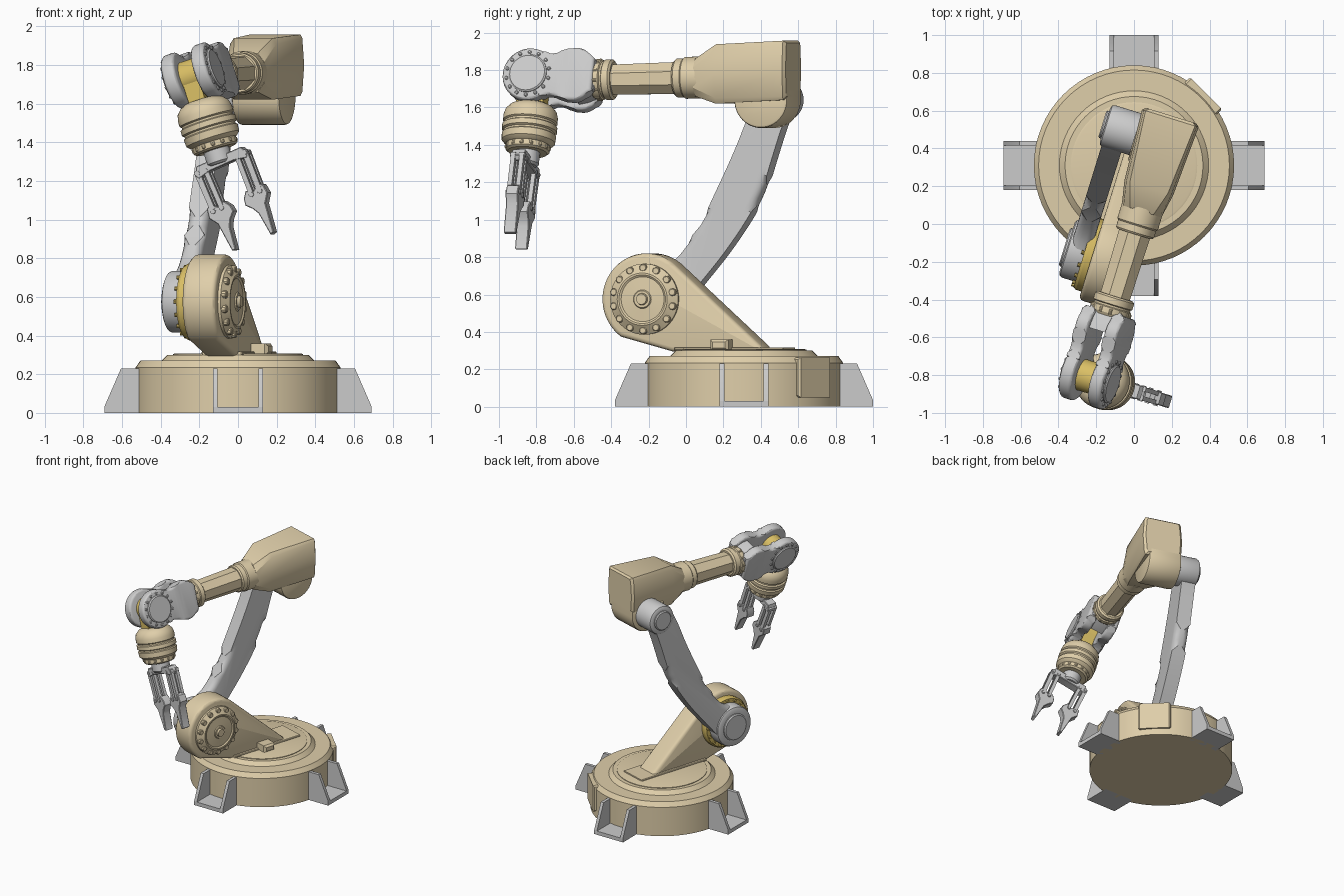
import bpy, bmesh
from math import radians, cos, sin, pi
from mathutils import Matrix, Vector

if "Cube" in bpy.data.objects:
    bpy.data.objects.remove(bpy.data.objects["Cube"])

def T(x, y, z): return Matrix.Translation((x, y, z))
def R(deg, axis): return Matrix.Rotation(radians(deg), 4, axis)

def material(name, rgb):
    m = bpy.data.materials.new(name)
    m.diffuse_color = (*rgb, 1)
    m.use_nodes = True
    m.node_tree.nodes["Principled BSDF"].inputs["Base Color"].default_value = m.diffuse_color
    return m

TAN = material("tan_paint", (0.74, 0.62, 0.40))
GOLD = material("gold_paint", (0.70, 0.52, 0.13))

def finish(name, bm, M, mat):
    bmesh.ops.remove_doubles(bm, verts=bm.verts, dist=1e-5)
    bmesh.ops.recalc_face_normals(bm, faces=bm.faces)
    me = bpy.data.meshes.new(name)
    bm.to_mesh(me)
    bm.free()
    ob = bpy.data.objects.new(name, me)
    ob.matrix_world = M
    bpy.context.collection.objects.link(ob)
    if mat:
        me.materials.append(mat)
    return ob

def lathe(name, prof, M, mat=None, n=48):
    """Spin (radius, height) points around local z."""
    bm = bmesh.new()
    vs = [bm.verts.new((r, 0, h)) for r, h in prof]
    es = [bm.edges.new(p) for p in zip(vs, vs[1:])]
    bmesh.ops.spin(bm, geom=vs + es, cent=(0, 0, 0), axis=(0, 0, 1), angle=2 * pi, steps=n)
    return finish(name, bm, M, mat)

def prism(name, pts, x0, x1, M, mat=None, bevel=0, seg=2):
    """Extrude a (y, z) outline along local x."""
    bm = bmesh.new()
    f = bm.faces.new([bm.verts.new((x0, y, z)) for y, z in pts])
    ext = bmesh.ops.extrude_face_region(bm, geom=[f])["geom"]
    for v in ext:
        if isinstance(v, bmesh.types.BMVert):
            v.co.x = x1
    if bevel:
        rim = [e for e in bm.edges if abs(e.verts[0].co.x - e.verts[1].co.x) < 1e-6]
        bmesh.ops.bevel(bm, geom=rim, offset=bevel, segments=seg, profile=0.5, affect='EDGES')
    return finish(name, bm, M, mat)

def box(name, x, y, z, M, mat=None, bevel=0):
    return prism(name, [(y[0], z[0]), (y[1], z[0]), (y[1], z[1]), (y[0], z[1])], *x, M, mat, bevel, 1)

def arc(cy, cz, r, a0, a1, n=24):
    return [(cy + r * cos(radians(a0 + (a1 - a0) * i / n)),
             cz + r * sin(radians(a0 + (a1 - a0) * i / n))) for i in range(n + 1)]

def smooth(p, n=4):
    """Catmull-Rom through the points."""
    p = [Vector(q) for q in p]
    p = [2 * p[0] - p[1]] + p + [2 * p[-1] - p[-2]]
    out = []
    for a, b, c, d in zip(p, p[1:], p[2:], p[3:]):
        for i in range(n):
            t = i / n
            out.append(tuple(0.5 * (2 * b + (c - a) * t + (2 * a - 5 * b + 4 * c - d) * t * t
                                    + (3 * b - a - 3 * c + d) * t ** 3)))
    return out + [tuple(p[-2])]

def disc(r, h0, h1, b=0.012):
    return [(0, h0), (r, h0), (r, h1 - b), (r - b, h1), (0, h1)]

def bolts(name, count, ring, r, h0, h1, M, mat=None):
    for i in range(count):
        lathe(f"{name}_{i + 1}", disc(r, h0, h1, 0.004), M @ R(360 * i / count, 'Z') @ T(ring, 0, 0), mat, 10)

BASE = T(0, 0.31, 0)
ARM = BASE @ R(-17.2, 'Z')
XAX, YAX = R(90, 'Y'), R(90, 'X')       # lathe axis to +x / to -y
AX = 0.11                               # sideways position of the forearm

# Round base with four gusseted feet and a side connector panel
lathe("base", [(0, 0), (.53, 0), (.53, .235), (.505, .27), (.395, .27), (.365, .30), (0, .30)], BASE, TAN, 64)
lathe("base_turntable_ring", [(.335, .295), (.335, .305), (.325, .308), (0, .308)], BASE, TAN, 64)
for k, side in enumerate(("back", "left", "front", "right")):
    M = BASE @ R(90 * k, 'Z')
    box(f"foot_plate_{side}", (-.13, .13), (.48, .69), (0, .03), M)
    for s in (-1, 1):
        prism(f"foot_gusset_{side}_{s}", [(.48, 0), (.69, 0), (.69, .035), (.605, .23), (.48, .23)],
              s * .105, s * .13, M)
box("base_panel", (-.12, .12), (.42, .54), (.05, .262), BASE @ R(-45, 'Z'), TAN, .01)

# Shoulder bracket rising from the turntable
SH = (-.52, .575)
prism("shoulder_bracket", arc(*SH, .245, 48, 235, 40) + [(-.37, .295), (.15, .295), (.12, .33)],
      -.07, .11, ARM, TAN, .025, 3)
box("bracket_foot", (-.09, .13), (-.35, .26), (.30, .318), ARM, TAN, .005)
box("junction_box", (.095, .2), (-.13, -.03), (.30, .36), ARM, TAN, .015)
S = ARM @ T(0, *SH) @ XAX
lathe("shoulder_cap", [(0, .10), (.19, .10), (.19, .125), (.14, .16), (.13, .16), (.12, .153), (.05, .158),
                       (.045, .165), (.032, .165), (.028, .18), (0, .18)], S, TAN)
bolts("shoulder_cap_lug", 14, .168, .02, .11, .152, S, TAN)
lathe("shoulder_gold_ring", disc(.2, -.065, -.115, -.01)[:2] + [(.2, -.1), (.19, -.115), (0, -.115)], S, GOLD)
bolts("shoulder_gold_bolt", 16, .178, .011, -.13, -.1, S, GOLD)

# Curved lower link and its two end drums
EL = (.16, 1.64)
left = smooth([(-.60, .70), (-.43, .78), (-.28, .97), (-.18, 1.16), (-.08, 1.37), (0, 1.56), (.07, 1.70)])
right = smooth([(.25, 1.66), (.18, 1.48), (.127, 1.32), (.07, 1.15), (-.012, 1.0), (-.14, .82),
                (-.29, .64), (-.43, .47)])
prism("lower_link", left + right, -.195, -.085, ARM, None, .04, 4)
for nm, c, r, inner in (("shoulder", SH, .16, -.11), ("elbow", EL, .115, -.04)):
    M = ARM @ T(0, *c) @ XAX
    lathe(f"{nm}_drum", [(0, inner), (r, inner), (r, -.19), (r - .006, -.203), (r - .02, -.21), (r * .66, -.21),
                         (r * .66, -.218), (r * .6, -.225), (0, -.225)], M)

# Elbow hinge and tapered motor housing
prism("elbow_hinge", arc(*EL, .15, 180, 360, 24) + [(.31, 1.69), (.01, 1.69)], -.04, .22, ARM, TAN, .015)
bm = bmesh.new()
rings = []
for y, hw, lo, hi, c in ((.31, .14, 1.66, 1.945, .02), (.295, .157, 1.64, 1.957, .02),
                         (-.09, .135, 1.62, 1.938, .03), (-.22, .11, 1.66, 1.86, .045)):
    m = (lo + hi) / 2
    half = [(hw - c, lo), (hw - .01, lo + c), (hw, m), (hw - .01, hi - c), (hw - c, hi)]
    rings.append([bm.verts.new((AX + x, y, z)) for x, z in half + [(-x, z) for x, z in half[::-1]]])
for a, b in zip(rings, rings[1:]):
    for i in range(10):
        bm.faces.new((a[i], a[i - 1], b[i - 1], b[i]))
bm.faces.new(rings[0])
bm.faces.new(rings[-1])
finish("elbow_housing", bm, ARM, TAN)

# Forearm: round collars with an eight-sided tube
F = ARM @ T(AX, 0, 1.765) @ R(1.3, 'X') @ YAX
lathe("forearm_rear_collar", [(0, .2), (.112, .2), (.112, .29), (.105, .298), (.105, .335), (.097, .345), (0, .345)], F, TAN)
lathe("forearm_tube", [(0, .3), (.093, .3), (.086, .74), (0, .74)], F @ R(22.5, 'Z'), TAN, 8)
lathe("forearm_front_collar", [(0, .69), (.095, .69), (.108, .70), (.108, .735), (.1, .74), (.1, .75), (.108, .755),
                               (.108, .785), (.098, .80), (0, .80)], F, TAN)
bolts("forearm_collar_bolt", 12, .104, .009, .76, .79, F, TAN)

# Wrist fork, rolled about the forearm axis
H = ARM @ T(AX, -1.14, 1.745) @ R(-18, 'Y')
low = smooth([(.075, -.125), (.13, -.117), (.2, -.135), (.25, -.148), (.3, -.138), (.36, -.09)], 3)
ear = arc(0, 0, .145, 60, 300, 30) + low + [(y, -z) for y, z in low[::-1]]
prism("fork_bridge", [(.25, -.12), (.3, -.11), (.37, -.08), (.37, .08), (.3, .11), (.25, .12)],
      -.1, .1, H, None, .02)
for s, nm in ((-1, "left"), (1, "right")):
    prism(f"fork_ear_{nm}", ear, s * .048, s * .122, H, None, .018, 3)
    M = H @ R(90 * s, 'Y')
    lathe(f"fork_disc_{nm}", [(0, .11), (.105, .11), (.105, .128), (.097, .135), (0, .135)], M)
    bolts(f"fork_bolt_{nm}", 14, .12, .01, .11, .13, M)

# Gold wrist hub and ringed tan wrist
lathe("wrist_hub", [(0, -.048), (.085, -.048), (.085, .048), (0, .048)], H @ XAX, GOLD)
box("wrist_neck", (-.045, .045), (-.075, .075), (-.2, 0), H, GOLD)
D = H @ R(180, 'X')
lathe("wrist_rings", [(0, .135), (.085, .135), (.115, .15), (.138, .175), (.146, .205), (.146, .235), (.137, .242),
                      (.137, .252), (.148, .258), (.148, .285), (.137, .292), (.137, .302), (.146, .308), (.143, .345),
                      (.125, .362), (.118, .365), (.118, .395), (.105, .405), (0, .405)], D, TAN)
bolts("wrist_bolt", 14, .112, .012, .37, .39, D, TAN)
lathe("gripper_stem", disc(.068, .40, .48), D, None, 32)

# Gripper: outlines are (sideways, down), extruded front to back
G = H @ T(.01, 0, -.44) @ R(-5, 'Y') @ T(0, 0, .44) @ Matrix(
    ((0, 1, 0, 0), (1, 0, 0, 0), (0, 0, -1, 0), (0, 0, 0, 1)))
prism("gripper_palm", [(-.155, .49), (-.13, .445), (.13, .445), (.155, .49), (.14, .51), (.07, .495),
                       (-.07, .495), (-.14, .51)], -.038, .038, G, None, .004, 1)
links = {"outer": [(.155, .47), (.125, .46), (.122, .70), (.15, .70)],
         "inner": [(.105, .47), (.08, .47), (.075, .70), (.10, .70)]}
claw = [(.165, .67), (.172, .72), (.14, .765), (.122, .92), (.102, .925), (.085, .80), (.065, .765),
        (.035, .735), (.04, .70), (.065, .665), (.10, .685), (.14, .655)]
for s, nm in ((-1, "left"), (1, "right")):
    for k, pts in links.items():
        for t0, t1 in ((-.036, -.012), (.012, .036)):
            prism(f"finger_{k}_link_{nm}_{t1}", [(s * a, d) for a, d in pts], t0, t1, G)
    prism(f"finger_claw_{nm}", [(s * a, d) for a, d in claw], -.034, .034, G, None, .004, 1)
    for a, d in ((.138, .48), (.093, .485), (.138, .695), (.088, .695)):
        lathe(f"finger_pin_{nm}_{a}_{d}", disc(.013, -.042, .042, .003), G @ T(0, s * a, d) @ XAX, None, 12)

# Smooth shading with crisp edges
bpy.ops.object.select_all(action='SELECT')
bpy.context.view_layer.objects.active = bpy.data.objects["base"]
bpy.ops.object.shade_smooth_by_angle(angle=radians(30))
